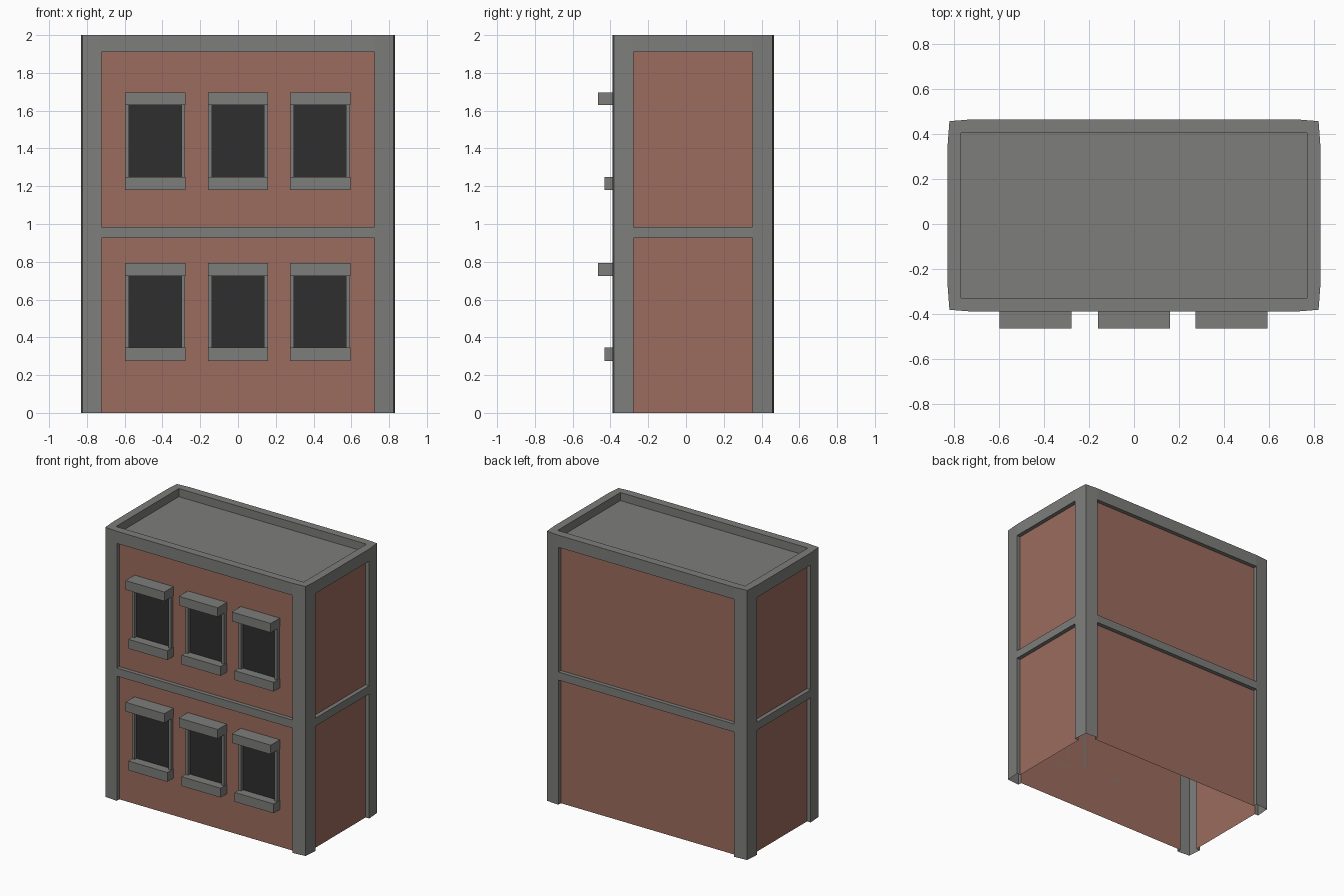
import bpy, bmesh
from mathutils import Vector

if "Cube" in bpy.data.objects:
    bpy.data.objects.remove(bpy.data.objects["Cube"])


def material(name, rgb):
    m = bpy.data.materials.new(name)
    m.diffuse_color = (*rgb, 1)
    m.use_nodes = True
    m.node_tree.nodes["Principled BSDF"].inputs["Base Color"].default_value = m.diffuse_color
    return m


CONCRETE = material("concrete grey", (0.205, 0.205, 0.198))
BRICK = material("brick red", (0.335, 0.15, 0.113))
GLASS = material("dark glass", (0.028, 0.028, 0.028))

CY = 0.038        # centre of the building in y (lintels stick out in front)
RECESS = 0.03     # depth of the brick panels behind the frame
FRONT = CY - 0.428
PANEL_Y = FRONT + RECESS


def add_object(name, bm, mats):
    me = bpy.data.meshes.new(name)
    bm.to_mesh(me)
    bm.free()
    for m in mats:
        me.materials.append(m)
    ob = bpy.data.objects.new(name, me)
    bpy.context.collection.objects.link(ob)
    return ob


def box(name, x, y, z, mat):
    bm = bmesh.new()
    bmesh.ops.create_cube(bm, size=1)
    for v in bm.verts:
        v.co = Vector([(r[0] + r[1]) / 2 + c * (r[1] - r[0])
                       for r, c in zip((x, y, z), v.co)])
    return add_object(name, bm, [mat])


def outline(bm, half, corner, z, mid=(0.722, 0.315)):
    """Twelve-point plan, counter-clockwise, with softened corner pillars."""
    pts = []
    for sx, sy in ((1, -1), (1, 1), (-1, 1), (-1, -1)):
        trio = [(mid[0], half[1]), corner, (half[0], mid[1])]
        if sx * sy > 0:
            trio.reverse()
        pts += [(sx * a, sy * b + CY) for a, b in trio]
    return [bm.verts.new((a, b, z)) for a, b in pts]


# Building shell: open underneath, frame flush, brick panels pushed in
bm = bmesh.new()
levels = [0, 0.925, 0.985, 1.91, 2.0]
rings = [outline(bm, (0.83, 0.428), (0.822, 0.42), z) for z in levels]
rings += [outline(bm, (0.77, 0.368), (0.77, 0.368), z) for z in (2.0, 1.94)]
panels = []
for k in range(len(rings) - 1):
    a, b = rings[k], rings[k + 1]
    for i in range(12):
        j = (i + 1) % 12
        f = bm.faces.new((a[i], a[j], b[j], b[i]))
        if k in (0, 2) and i % 3 == 2:
            panels.append(f)
bm.faces.new(rings[-1])                       # sunken roof deck
bm.normal_update()
bmesh.ops.inset_individual(bm, faces=panels, thickness=0, depth=-RECESS)
for f in panels:
    f.material_index = 1
floor = [f for f in bm.faces if all(v.co.z < 0.001 for v in f.verts)]
bmesh.ops.delete(bm, geom=floor, context='FACES_ONLY')
add_object("building_shell", bm, [CONCRETE, BRICK])

# Windows: two storeys of three
for storey, z0 in (("lower", 0.345), ("upper", 1.248)):
    z1 = z0 + 0.381
    for n, cx in enumerate((-0.438, 0, 0.435)):
        tag = f"{storey}_{n + 1}"
        box("glass_" + tag, (cx - 0.14, cx + 0.14),
            (PANEL_Y - 0.006, PANEL_Y - 0.0005), (z0, z1), GLASS)
        for side, s in (("left", -1), ("right", 1)):
            xs = sorted((cx + s * 0.138, cx + s * 0.158))
            box(f"{side}_jamb_{tag}", xs, (FRONT + 0.002, PANEL_Y), (z0, z1), CONCRETE)
        box("lintel_" + tag, (cx - 0.16, cx + 0.16),
            (-0.466, PANEL_Y), (z1, z1 + 0.068), CONCRETE)
        box("sill_" + tag, (cx - 0.16, cx + 0.16),
            (-0.432, PANEL_Y), (z0 - 0.069, z0), CONCRETE)
